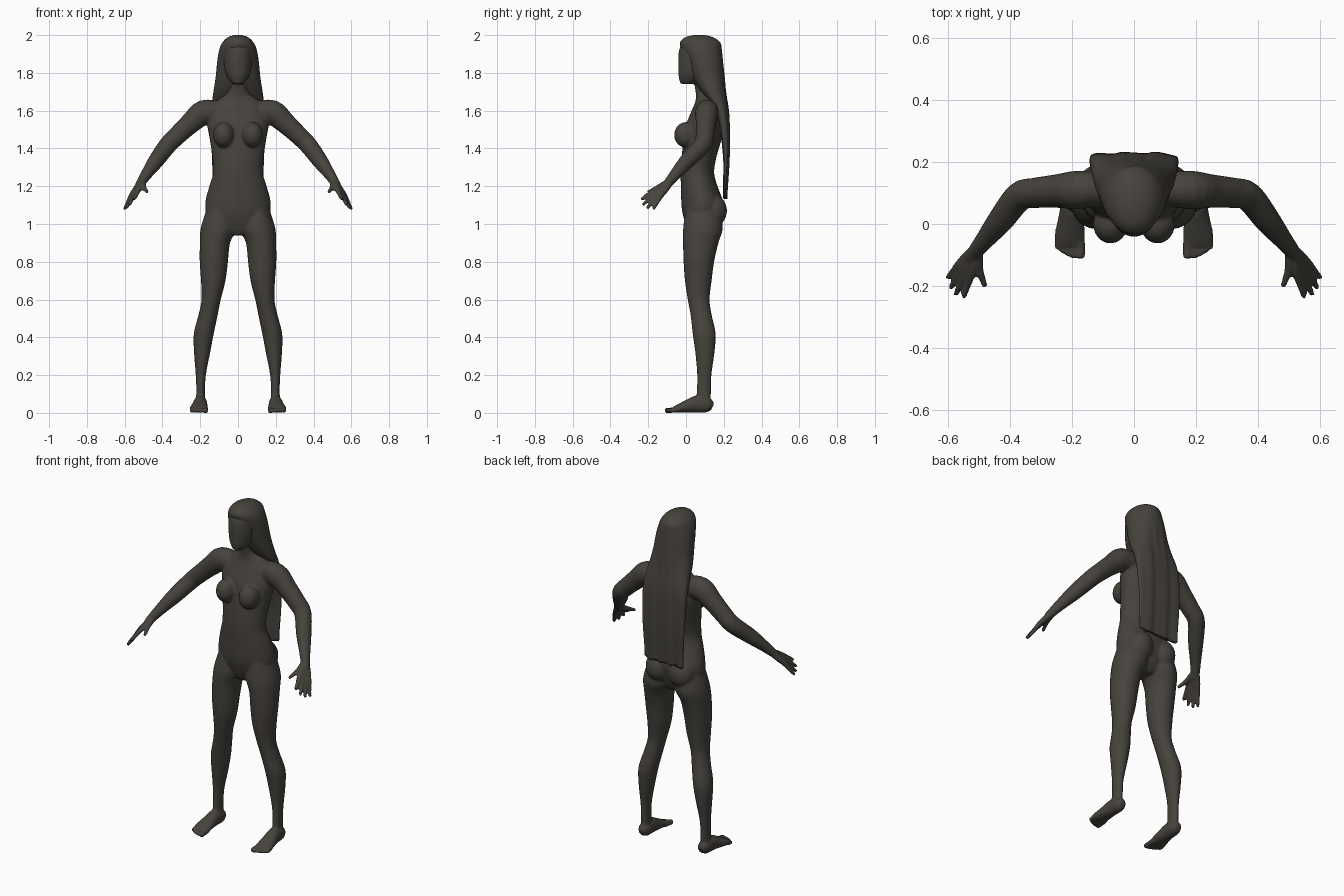
import bpy, bmesh, math
from mathutils import Vector, Matrix

skin = bpy.data.materials.new("dark warm grey")
skin.diffuse_color = (0.062, 0.056, 0.047, 1)


def smooth_path(pts, steps=4):
    """Catmull-Rom interpolation of tuples of any length."""
    out = []
    for i in range(len(pts) - 1):
        p0, p1 = pts[max(i - 1, 0)], pts[i]
        p2, p3 = pts[i + 1], pts[min(i + 2, len(pts) - 1)]
        for s in range(steps):
            t = s / steps
            out.append([0.5 * (2 * b + (c - a) * t + (2 * a - 5 * b + 4 * c - d) * t * t
                               + (3 * b - a - 3 * c + d) * t ** 3)
                        for a, b, c, d in zip(p0, p1, p2, p3)])
    return out + [list(pts[-1])]


def loft(bm, pts, sides=(1, -1), flat=False, n=24):
    """Closed skin over rings (x, y, z, ru, rv[, power]); sides mirrors in x."""
    path = smooth_path(pts)
    for sx in sides:
        rings = []
        for i, p in enumerate(path):
            a, b = path[max(i - 1, 0)], path[min(i + 1, len(path) - 1)]
            u, v = Vector((1, 0, 0)), Vector((0, 1, 0))
            if not flat:
                t = (Vector(b[:3]) - Vector(a[:3])).normalized()
                u = t.cross(Vector((0, 0, 1))).normalized()
                v = u.cross(t)
            e = p[5] if len(p) > 5 else 1
            ring = []
            for k in range(n):
                c, s = math.cos(k * math.tau / n), math.sin(k * math.tau / n)
                q = (Vector(p[:3]) + u * p[3] * math.copysign(abs(c) ** e, c)
                     + v * p[4] * math.copysign(abs(s) ** e, s))
                ring.append(bm.verts.new((q.x * sx, q.y, q.z)))
            rings.append(ring)
        for r0, r1 in zip(rings, rings[1:]):
            for k in range(n):
                bm.faces.new((r0[k], r0[(k + 1) % n], r1[(k + 1) % n], r1[k]))
        bm.faces.new(rings[0])
        bm.faces.new(rings[-1])


def ball(bm, x, y, z, rx, ry, rz):
    for sx in (1, -1):
        bmesh.ops.create_uvsphere(bm, u_segments=24, v_segments=16, radius=1,
                                  matrix=Matrix.Translation((x * sx, y, z))
                                  @ Matrix.Diagonal((rx, ry, rz, 1)))


def finish(bm, name):
    bmesh.ops.recalc_face_normals(bm, faces=bm.faces)
    for f in bm.faces:
        f.smooth = True
    me = bpy.data.meshes.new(name)
    bm.to_mesh(me)
    bm.free()
    me.materials.append(skin)
    ob = bpy.data.objects.new(name, me)
    bpy.context.collection.objects.link(ob)
    return ob


body = bmesh.new()

# torso and neck
loft(body, [(0, .08, .94, .05, .05), (0, .085, .97, .12, .075), (0, .085, 1.05, .168, .102),
            (0, .085, 1.12, .172, .11), (0, .07, 1.20, .152, .097), (0, .06, 1.27, .132, .089),
            (0, .068, 1.35, .135, .092), (0, .088, 1.45, .15, .10), (0, .10, 1.53, .163, .098),
            (0, .11, 1.60, .155, .08), (0, .11, 1.65, .115, .06), (0, .105, 1.69, .063, .053),
            (0, .095, 1.74, .05, .05), (0, .09, 1.82, .045, .05)], sides=(1,), flat=True, n=40)

# head
loft(body, [(0, .01, 1.742, .03, .04), (0, .03, 1.78, .058, .069), (0, .045, 1.83, .073, .085),
            (0, .055, 1.88, .078, .096), (0, .06, 1.93, .075, .094), (0, .065, 1.97, .055, .07),
            (0, .065, 1.985, .02, .03)], sides=(1,), flat=True, n=32)

# chest and seat
ball(body, .076, .0, 1.472, .056, .063, .068)
ball(body, .078, .135, 1.07, .078, .082, .09)

# legs
loft(body, [(.095, .09, 1.08, .07, .09), (.103, .09, .98, .094, .105), (.122, .078, .90, .08, .094),
            (.128, .068, .80, .075, .081), (.131, .065, .70, .065, .071), (.142, .067, .60, .051, .058),
            (.158, .08, .52, .051, .056), (.181, .096, .42, .053, .061), (.19, .10, .32, .043, .051),
            (.197, .097, .20, .027, .038), (.198, .094, .10, .023, .038),
            (.20, .09, .04, .03, .04)], flat=True)

# feet and toes
loft(body, [(.198, .14, .03, .018, .022), (.198, .115, .04, .034, .039), (.20, .06, .046, .037, .046),
            (.203, .01, .035, .043, .035), (.207, -.035, .024, .049, .024),
            (.207, -.068, .017, .046, .014)])
for x, tip, r in ((.172, -.112, .015), (.194, -.112, .011), (.212, -.104, .011),
                  (.229, -.095, .011), (.246, -.082, .011)):
    loft(body, [(x, -.04, .018, r, r), (x, tip + .02, .013, r, r),
                (x, tip + .006, .012, r, r), (x, tip, .011, r * .5, r * .5)], n=12)

# arms
loft(body, [(.09, .115, 1.585, .055, .06), (.18, .11, 1.59, .062, .067), (.25, .106, 1.535, .054, .056),
            (.32, .10, 1.47, .049, .05), (.37, .088, 1.42, .047, .048), (.43, .012, 1.34, .042, .043),
            (.48, -.05, 1.27, .031, .032), (.512, -.09, 1.222, .025, .025),
            (.525, -.11, 1.20, .022, .022)])

# fingers and thumb, each running back through the palm
for knuckle, tip in (((.524, -.160, 1.185), (.550, -.238, 1.130)),
                     ((.540, -.155, 1.170), (.576, -.230, 1.100)),
                     ((.554, -.145, 1.158), (.592, -.207, 1.082)),
                     ((.565, -.132, 1.150), (.602, -.175, 1.077)),
                     ((.500, -.145, 1.195), (.480, -.203, 1.168))):
    w, k, t = Vector((.516, -.095, 1.215)), Vector(knuckle), Vector(tip)
    w = w + (k - Vector((.540, -.15, 1.172))) * .3
    stations = ((w, .017), (w.lerp(k, .5), .017), (k, .0145), (k.lerp(t, .5), .0115),
                (k.lerp(t, .93), .0095), (t, .005))
    loft(body, [(*p, r, r) for p, r in stations], n=12)

# fuse the body into one continuous skin
body_ob = finish(body, "body")
fuse = body_ob.modifiers.new("fuse", 'REMESH')
fuse.mode = 'VOXEL'
fuse.voxel_size = .006
fuse.use_smooth_shade = True
relax = body_ob.modifiers.new("relax", 'SMOOTH')
relax.factor = .5
relax.iterations = 6

# long hair: a cap that thins into a panel down the back
hair = bmesh.new()
loft(hair, [(0, .07, 2.0, .02, .03, 1), (0, .07, 1.988, .055, .075, 1), (0, .075, 1.96, .083, .107, 1),
            (0, .083, 1.92, .10, .107, 1), (0, .10, 1.86, .11, .096, .95), (0, .118, 1.78, .118, .086, .9),
            (0, .145, 1.70, .13, .066, .8), (0, .182, 1.62, .14, .041, .7), (0, .204, 1.52, .143, .026, .6),
            (0, .214, 1.35, .138, .015, .6), (0, .210, 1.22, .132, .011, .6),
            (0, .208, 1.15, .13, .008, .6)], sides=(1,), flat=True, n=96)
for v in hair.verts:
    fade = min(max((1.9 - v.co.z) / .35, 0), 1)
    if v.co.y > .12:                                   # vertical locks
        v.co.y += fade * .003 * math.sin(95 * v.co.x + 1.5 * math.sin(31 * v.co.x))
    if v.co.z < 1.17:                                  # uneven ends
        v.co.z -= .018 * abs(math.sin(48 * v.co.x + .6))
finish(hair, "long_hair")
